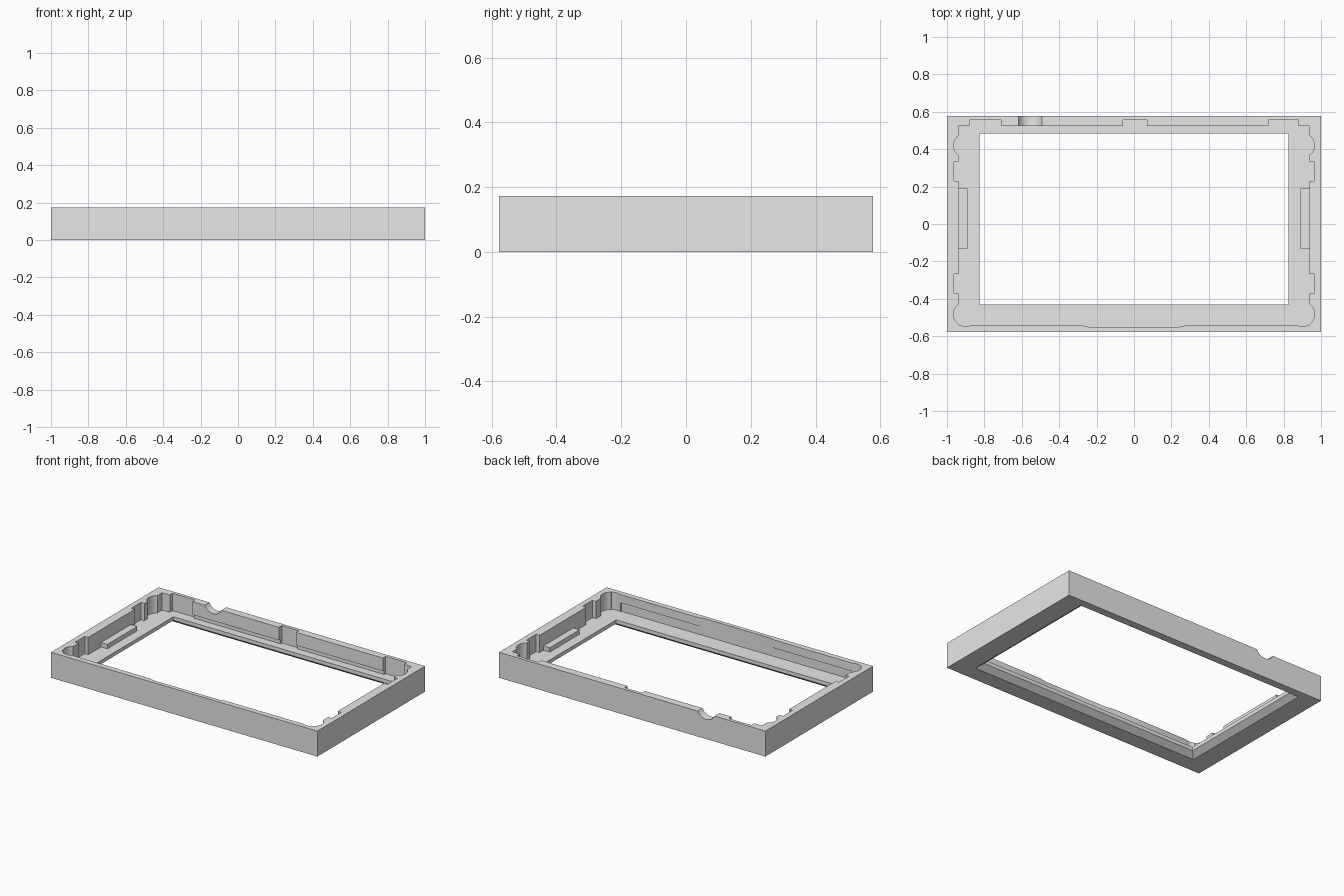
import bpy, bmesh, math

cube = bpy.data.objects.get("Cube")
if cube:
    bpy.data.objects.remove(cube, do_unlink=True)

grey = bpy.data.materials.new("light grey plastic")
grey.use_nodes = True
grey.diffuse_color = (0.8, 0.8, 0.8, 1)
grey.node_tree.nodes["Principled BSDF"].inputs["Base Color"].default_value = (0.8, 0.8, 0.8, 1)

HEIGHT, FLOOR, ABOVE = 0.173, 0.055, 0.25
SIDE, FRONT, BACK = 0.937, -0.54, 0.525


def loft(name, outline, z0, z1, top=None):
    """Solid between a bottom outline and a matching top outline."""
    bm = bmesh.new()
    low = [bm.verts.new((x, y, z0)) for x, y in outline]
    high = [bm.verts.new((x, y, z1)) for x, y in (top or outline)]
    bm.faces.new(low)
    bm.faces.new(high)
    for i in range(len(low)):
        j = (i + 1) % len(low)
        bm.faces.new((low[i], low[j], high[j], high[i]))
    bmesh.ops.recalc_face_normals(bm, faces=bm.faces)
    mesh = bpy.data.meshes.new(name)
    bm.to_mesh(mesh)
    bm.free()
    mesh.materials.append(grey)
    obj = bpy.data.objects.new(name, mesh)
    bpy.context.collection.objects.link(obj)
    return obj


def rect(x0, x1, y0, y1):
    return [(x0, y0), (x1, y0), (x1, y1), (x0, y1)]


def disc(x, y, r, n=40):
    turn = 2 * math.pi / n
    return [(x + r * math.cos(i * turn), y + r * math.sin(i * turn)) for i in range(n)]


frame = loft("frame", rect(-1, 1, -0.577, 0.577), 0, HEIGHT)


def cut(outline, z0=FLOOR, z1=ABOVE, top=None, cutter=None):
    """Subtract a lofted solid from the frame."""
    cutter = cutter or loft("cutter", outline, z0, z1, top)
    cutter.hide_render = True
    mod = frame.modifiers.new("cut", 'BOOLEAN')
    mod.operation, mod.solver, mod.object = 'DIFFERENCE', 'EXACT', cutter
    bpy.context.view_layer.objects.active = frame
    bpy.ops.object.modifier_apply(modifier=mod.name)
    bpy.data.objects.remove(cutter, do_unlink=True)


# Main tray and window opening with a bevelled lower rim
cut(rect(-SIDE, SIDE, FRONT, BACK))
cut(rect(-0.825, 0.825, -0.43, 0.485), -0.1, 0.1)
cut(rect(-0.905, 0.905, -0.51, 0.565), -0.03, 0.03,
    rect(-0.825, 0.825, -0.43, 0.485))

# Pockets in the back wall
for x0, x1 in ((-0.88, -0.71), (-0.06, 0.07), (0.72, 0.88)):
    cut(rect(x0, x1, 0.5, 0.555))

# Undercut grooves along the back and front walls
cut(rect(-0.71, 0.72, 0.5, 0.54), FLOOR, 0.085)
cut(rect(-0.87, 0.87, -0.55, -0.5), FLOOR, 0.117)

# Shallow tapered relief in the middle of the front wall
cut([(-0.24, -0.55), (0.24, -0.55), (0.29, FRONT), (0.29, -0.5),
     (-0.29, -0.5), (-0.29, FRONT)])

# Side clip notches and rounded corner reliefs, mirrored
for s in (-1, 1):
    for y in (-0.32, 0.283):
        cut(rect(*sorted((s * 0.9, s * 0.963)), y - 0.052, y + 0.052))
    cut(disc(s * 0.9, -0.482, 0.065))
    cut(disc(s * 0.9, 0.42, 0.065))

# Curved cable notch through the top of the back wall
notch = loft("notch", disc(0, 0, 0.07), -0.1, 0.1)
notch.rotation_euler.x = math.pi / 2
notch.location = (-0.555, 0.58, HEIGHT + 0.03)
bpy.context.view_layer.update()
cut(None, cutter=notch)

# Support pads on the side ledges
for s, side in ((-1, "right"), (1, "left")):
    loft(side + "_support_pad", rect(*sorted((s * 0.89, s * (SIDE + 0.003))), -0.13, 0.19),
         FLOOR - 0.003, 0.085)

# Smooth round cuts, crisp edges elsewhere
bpy.ops.object.select_all(action='DESELECT')
frame.select_set(True)
bpy.context.view_layer.objects.active = frame
bpy.ops.object.shade_smooth_by_angle(angle=math.radians(25))
